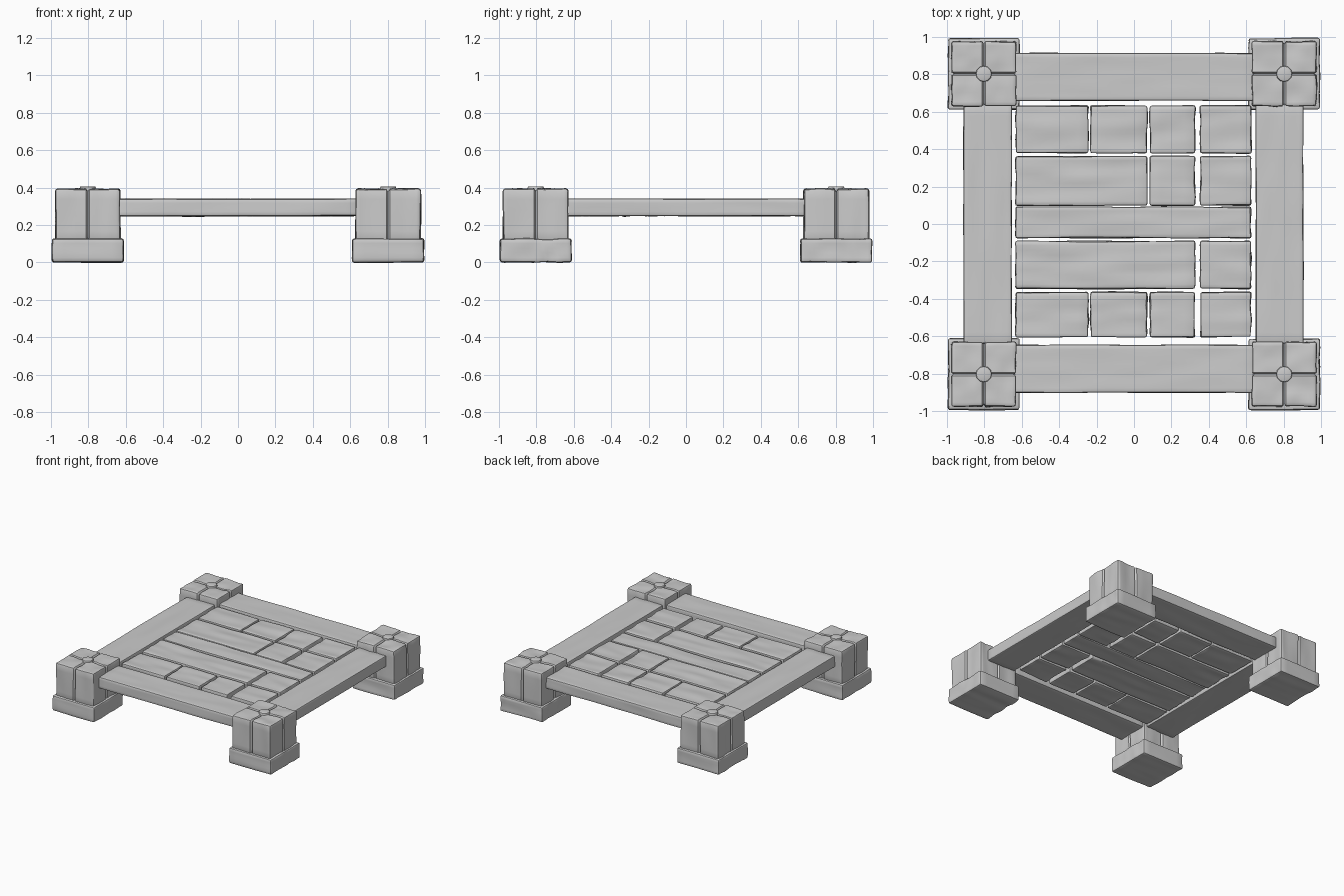
import bpy, bmesh
from mathutils import Vector, noise

if "Cube" in bpy.data.objects:
    bpy.data.objects.remove(bpy.data.objects["Cube"])


def worn_box(name, lo, hi, grain=0, bevel=0.01, amp=0.004, groove=0.0):
    """Bevelled box, sliced into a grid and roughened with stretched noise along its grain."""
    lo, hi = Vector(lo), Vector(hi)
    centre, size = (lo + hi) / 2, hi - lo
    bm = bmesh.new()
    bmesh.ops.create_cube(bm, size=1)
    bmesh.ops.scale(bm, vec=size, verts=bm.verts)
    bmesh.ops.bevel(bm, geom=bm.edges[:], offset=bevel, segments=2, profile=0.5, affect='EDGES')
    for axis in range(3):
        step = 0.06 if axis == grain else 0.025
        n = max(2, round(size[axis] / step))
        cuts = [size[axis] * (i / n - 0.5) for i in range(1, n)]
        if groove and axis < 2:
            cuts = [c for c in cuts if abs(c) > 0.015] + [-0.01, 0, 0.01]
        normal = Vector((0, 0, 0))
        normal[axis] = 1
        for c in cuts:
            bmesh.ops.bisect_plane(bm, geom=bm.verts[:] + bm.edges[:] + bm.faces[:],
                                   plane_co=normal * c, plane_no=normal)
    bm.normal_update()
    moves = []
    for v in bm.verts:
        p = (v.co + centre) * 14
        p[grain] *= 0.25
        move = v.normal * (noise.noise(p) - 0.3) * amp
        # carved split running across the top and down the sides
        if groove and min(abs(v.co.x), abs(v.co.y)) < 0.001:
            move -= v.normal * groove
        moves.append(move)
    for v, move in zip(bm.verts, moves):
        v.co += move
    return finish(name, bm, centre)


def finish(name, bm, location):
    mesh = bpy.data.meshes.new(name)
    bm.to_mesh(mesh)
    bm.free()
    ob = bpy.data.objects.new(name, mesh)
    ob.location = location
    bpy.context.collection.objects.link(ob)
    bpy.ops.object.select_all(action='DESELECT')
    ob.select_set(True)
    bpy.context.view_layer.objects.active = ob
    bpy.ops.object.shade_smooth_by_angle(angle=0.7)
    return ob


# Corner posts: wide foot, split post and a round peg on top
for sx, xn in ((-1, "left"), (1, "right")):
    for sy, yn in ((-1, "front"), (1, "back")):
        x, y = sx * 0.803, sy * 0.803
        tag = f"{yn}_{xn}"
        worn_box(f"{tag}_foot", (x - 0.192, y - 0.192, 0), (x + 0.192, y + 0.192, 0.128),
                 bevel=0.012, amp=0.006)
        worn_box(f"{tag}_post", (x - 0.175, y - 0.175, 0.11), (x + 0.175, y + 0.175, 0.395),
                 grain=2, bevel=0.014, amp=0.007, groove=0.014)
        bm = bmesh.new()
        bmesh.ops.create_cone(bm, cap_ends=True, segments=12, radius1=0.043, radius2=0.043, depth=0.05)
        rim = [e for e in bm.edges if all(v.co.z > 0 for v in e.verts)]
        bmesh.ops.bevel(bm, geom=rim, offset=0.008, segments=2, profile=0.5, affect='EDGES')
        finish(f"{tag}_peg", bm, (x, y, 0.382))

# Frame beams between the posts
Z0, Z1 = 0.248, 0.341
worn_box("front_beam", (-0.64, -0.903, Z0), (0.64, -0.645, Z1))
worn_box("back_beam", (-0.64, 0.658, Z0), (0.64, 0.915, Z1))
worn_box("left_beam", (-0.912, -0.64, Z0), (-0.652, 0.64, Z1), grain=1)
worn_box("right_beam", (0.65, -0.64, Z0), (0.906, 0.64, Z1), grain=1)

# Deck boards: each row is a y range and the x ranges of its boards
A, B, C, D = (-0.635, -0.242), (-0.235, 0.072), (0.083, 0.328), (0.352, 0.628)
rows = [((-0.608, -0.362), (A, B, C, D)),
        ((-0.348, -0.088), ((A[0], C[1]), D)),
        ((-0.078, 0.094), ((A[0], D[1]),)),
        ((0.097, 0.364), ((A[0], B[1]), C, D)),
        ((0.377, 0.635), (A, B, C, D))]
for r, ((y0, y1), boards) in enumerate(rows, 1):
    for b, (x0, x1) in enumerate(boards, 1):
        worn_box(f"deck_board_{r}_{b}", (x0, y0, Z0), (x1, y1, Z1 - 0.001), bevel=0.012, amp=0.008)
